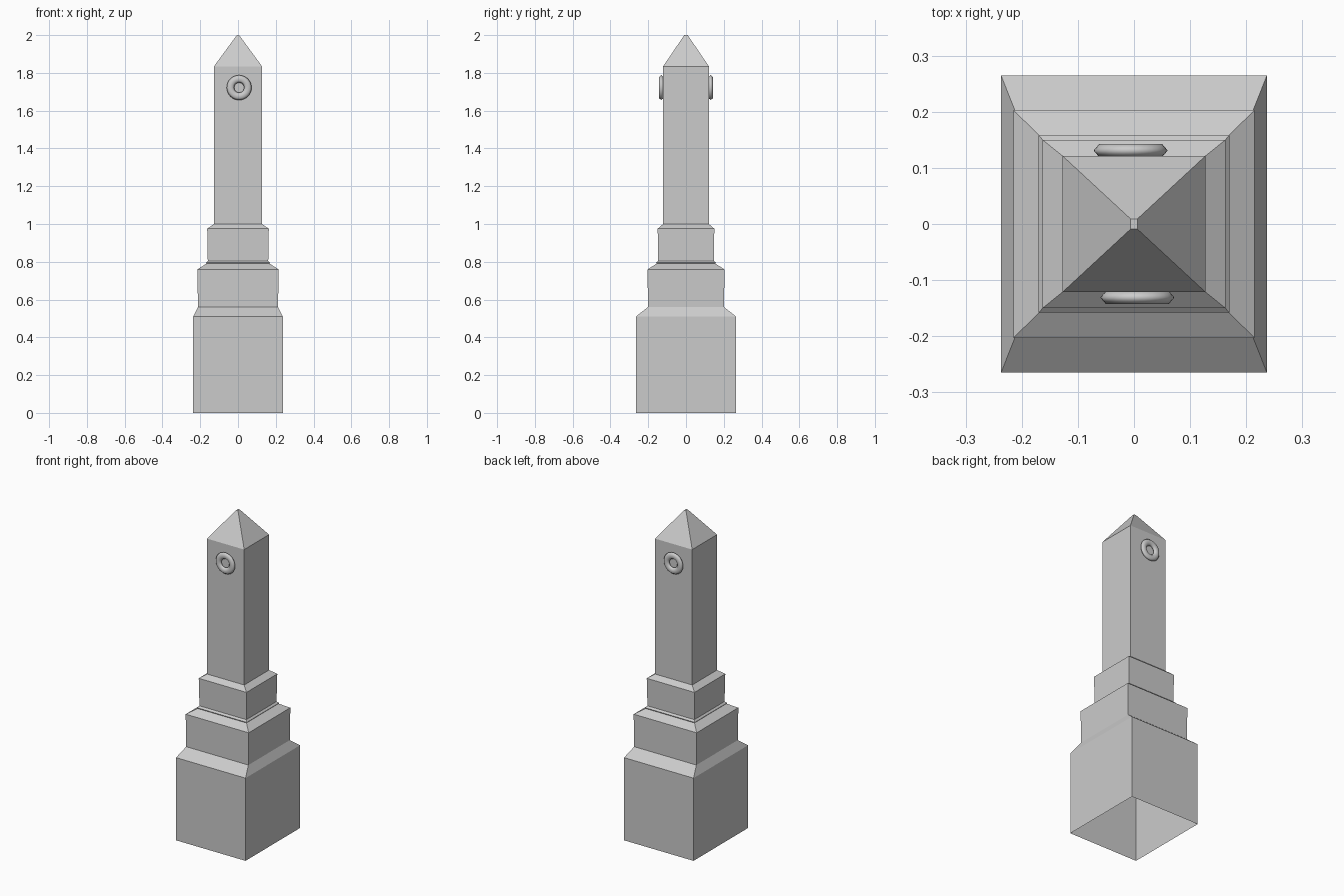
import bpy, bmesh, math

cube = bpy.data.objects.get("Cube")
if cube:
    bpy.data.objects.remove(cube, do_unlink=True)

stone = bpy.data.materials.new("grey_stone")
stone.use_nodes = True
colour = (0.6, 0.6, 0.6, 1)
stone.diffuse_color = colour
stone.node_tree.nodes["Principled BSDF"].inputs["Base Color"].default_value = colour


def stack(name, levels, cap=False):
    """Loft rectangles given as (half width, half depth, height)."""
    bm = bmesh.new()
    rings = [[bm.verts.new((sx * w, sy * d, z))
              for sx, sy in ((-1, -1), (1, -1), (1, 1), (-1, 1))]
             for w, d, z in levels]
    for low, high in zip(rings, rings[1:]):
        for i in range(4):
            j = (i + 1) % 4
            bm.faces.new((low[i], low[j], high[j], high[i]))
    if cap:
        bm.faces.new(rings[-1])
    mesh = bpy.data.meshes.new(name)
    bm.to_mesh(mesh)
    bm.free()
    mesh.materials.append(stone)
    obj = bpy.data.objects.new(name, mesh)
    bpy.context.collection.objects.link(obj)


# Stepped body, open underneath
stack("plinth", [(.237, .265, 0), (.237, .265, .51), (.212, .202, .56)])
stack("lower_tier", [(.212, .202, .56), (.215, .203, .76), (.167, .156, .79)])
stack("upper_tier", [(.167, .156, .79), (.170, .158, .795), (.160, .147, .805),
                     (.163, .150, .975), (.127, .121, 1.0)])
stack("shaft", [(.127, .121, 1.0), (.127, .121, 1.835)])
stack("pyramid_cap", [(.127, .121, 1.835), (.006, .009, 2.0)], cap=True)

# Round ornaments, front and back
for name, side in (("front_ring", -1), ("back_ring", 1)):
    bpy.ops.mesh.primitive_torus_add(
        major_segments=32, minor_segments=6, major_radius=.046, minor_radius=.02,
        location=(-.006 * side, .131 * side, 1.722), rotation=(math.pi / 2, 0, 0))
    ring = bpy.context.object
    ring.name = name
    ring.scale.z = .68
    ring.data.materials.append(stone)
    bpy.ops.object.shade_smooth()
